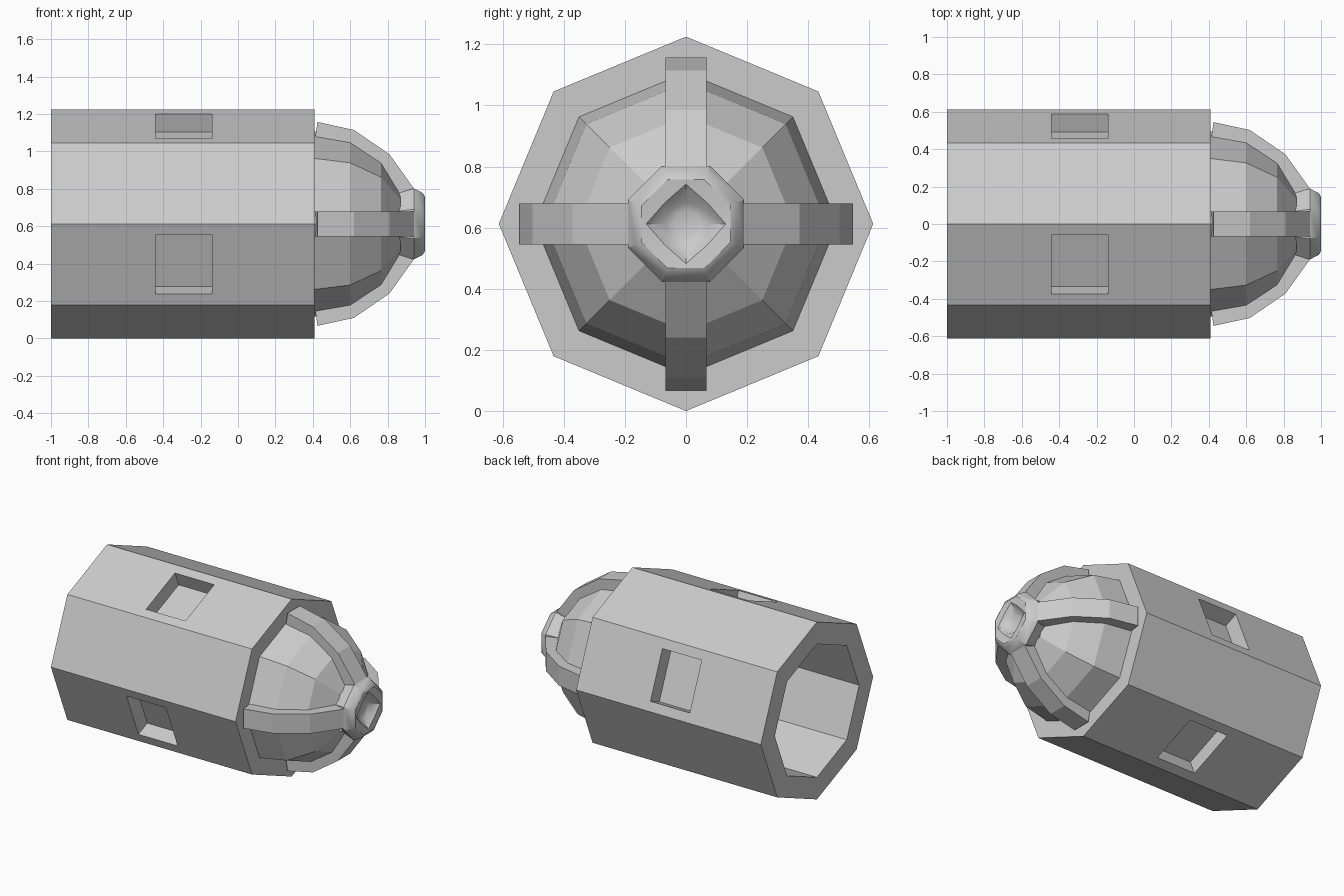
import bpy, bmesh
from math import sin, cos, tan, radians, pi
from mathutils import Vector

if "Cube" in bpy.data.objects:
    bpy.data.objects.remove(bpy.data.objects["Cube"])

CZ = 0.6125          # height of the long axis


def finish(bm, name, smooth=None):
    bmesh.ops.remove_doubles(bm, verts=bm.verts, dist=0.0005)
    bmesh.ops.recalc_face_normals(bm, faces=bm.faces)
    me = bpy.data.meshes.new(name)
    bm.to_mesh(me)
    bm.free()
    ob = bpy.data.objects.new(name, me)
    bpy.context.collection.objects.link(ob)
    if smooth:
        bpy.context.view_layer.objects.active = ob
        ob.select_set(True)
        bpy.ops.object.shade_smooth_by_angle(angle=radians(smooth))
        ob.select_set(False)
    return ob


def place(x, r, a, t=0.0):
    """Point at radial distance r and sideways offset t, in direction a around the x axis."""
    return Vector((x, r * cos(a) - t * sin(a), CZ + r * sin(a) + t * cos(a)))


def add_face(bm, pts):
    bm.faces.new([bm.verts.new(p) for p in pts])


def ring(bm, x, r, phase=0.0, r_alt=None):
    return [bm.verts.new(place(x, r if k % 2 == 0 or r_alt is None else r_alt,
                               phase + k * pi / 4)) for k in range(8)]


def bridge(bm, a, b):
    for k in range(8):
        j = (k + 1) % 8
        bm.faces.new((a[k], a[j], b[j], b[k]))


# Hollow octagonal body with four recessed windows
def panel(bm, radius, a, depth, half_win, xs):
    ap, h = radius * cos(pi / 8), radius * sin(pi / 8)
    if not depth:
        xs = (xs[0], xs[-1])
        ts = (-h, h)
    else:
        ts = (-h, -half_win, half_win, h)
    for i in range(len(xs) - 1):
        for j in range(len(ts) - 1):
            c = [(xs[i], ts[j]), (xs[i + 1], ts[j]),
                 (xs[i + 1], ts[j + 1]), (xs[i], ts[j + 1])]
            top = [place(x, ap, a, t) for x, t in c]
            if depth and i == 1 and j == 1:
                low = [place(x, ap - depth, a, t) for x, t in c]
                add_face(bm, low)
                for k in range(4):
                    m = (k + 1) % 4
                    add_face(bm, (top[k], top[m], low[m], low[k]))
            else:
                add_face(bm, top)


bm = bmesh.new()
XS = (-1, -0.44, -0.14, 0.41)
R_OUT, R_IN = 0.6125, 0.46
for k in range(8):
    a = radians(22.5 + 45 * k)
    win = k % 2 == 0
    panel(bm, R_OUT, a, 0.105 if win else 0, 0.17, XS)
    panel(bm, R_IN, a, 0.09 if win else 0, 0.15, XS)
for x in (XS[0], XS[-1]):
    bridge(bm, ring(bm, x, R_OUT), ring(bm, x, R_IN))
finish(bm, "body")

# Faceted dome on the front end
bm = bmesh.new()
rings = [ring(bm, x, r) for x, r in
         ((0.41, 0.495), (0.60, 0.462), (0.765, 0.353), (0.87, 0.18))]
for p, q in zip(rings, rings[1:]):
    bridge(bm, p, q)
finish(bm, "dome")

# Nose with a pit in its tip
bm = bmesh.new()
k8 = 1 / cos(pi / 8)
rings = [ring(bm, x, ap * k8, pi / 8) for x, ap in
         ((0.86, 0.165), (0.94, 0.19), (0.988, 0.165), (1.0, 0.145))]
rings += [ring(bm, 0.995, 0.13, 0, 0.098), ring(bm, 0.955, 0.07), ring(bm, 0.945, 0.045)]
for n, (p, q) in enumerate(zip(rings, rings[1:])):
    bridge(bm, p, q)
bm.faces.new(rings[-1])
finish(bm, "nose", 35)

# Four curved ribs over the dome
OUTER = ((0.425, 0.545), (0.62, 0.502), (0.81, 0.372), (0.94, 0.19))
INNER = ((0.41, 0.44), (0.60, 0.42), (0.765, 0.31), (0.87, 0.15))
for i in range(4):
    bm = bmesh.new()
    a, w = i * pi / 2, 0.067
    secs = [[bm.verts.new(place(x, r, a, t)) for (x, r), t in
             ((o, -w), (o, w), (n, w), (n, -w))] for o, n in zip(OUTER, INNER)]
    for p, q in zip(secs, secs[1:]):
        for k in range(4):
            m = (k + 1) % 4
            bm.faces.new((p[k], p[m], q[m], q[k]))
    bm.faces.new(secs[0])
    bm.faces.new(secs[-1])
    finish(bm, f"rib_{i + 1}")
